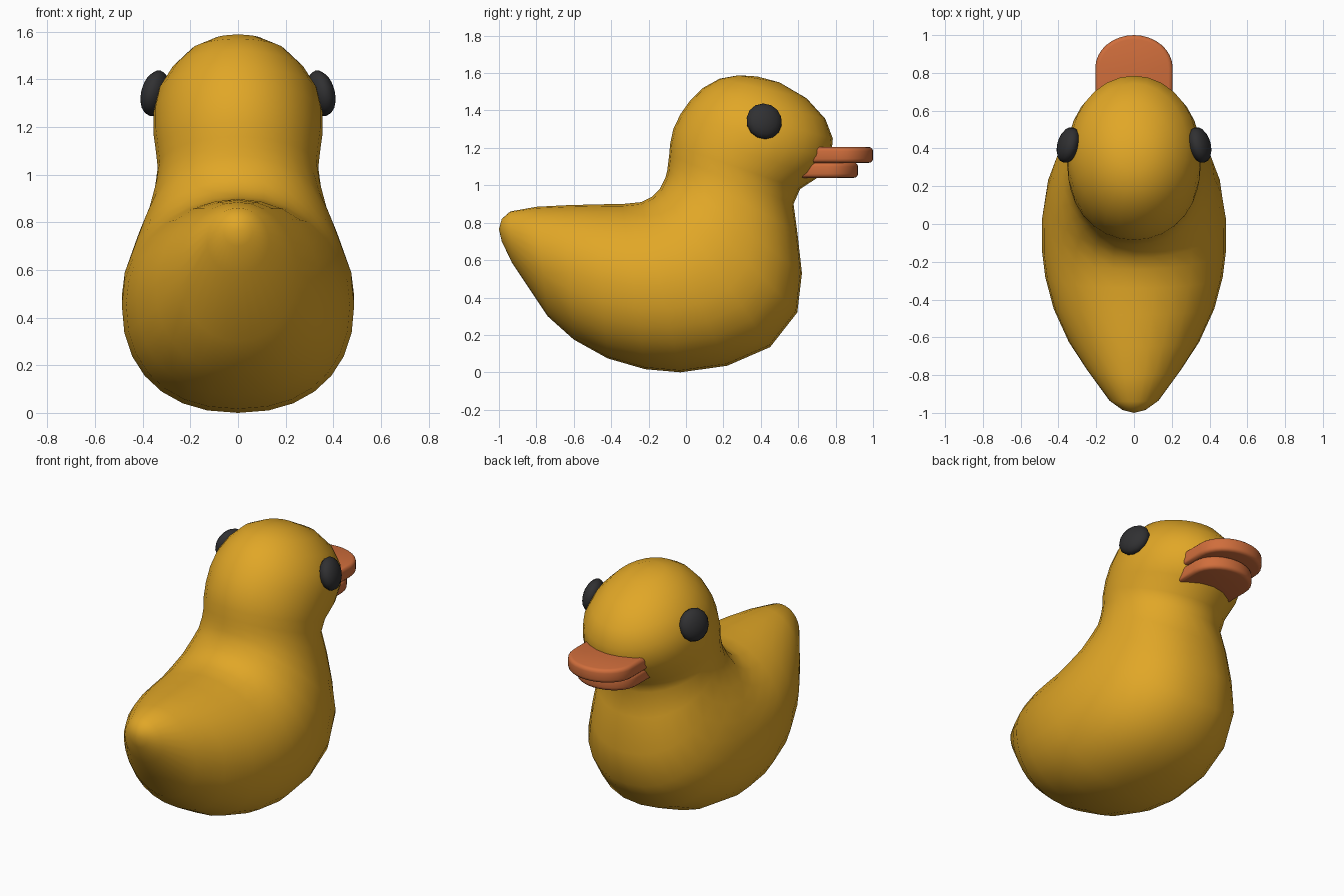
import bpy, bmesh, math
from mathutils import Vector

if "Cube" in bpy.data.objects:
    bpy.data.objects.remove(bpy.data.objects["Cube"])


def material(name, rgb):
    m = bpy.data.materials.new(name)
    m.diffuse_color = (*rgb, 1)
    m.use_nodes = True
    m.node_tree.nodes["Principled BSDF"].inputs["Base Color"].default_value = m.diffuse_color
    return m


YELLOW = material("duck yellow", (0.75, 0.385, 0.02))
ORANGE = material("bill orange", (0.63, 0.155, 0.045))
BLACK = material("eye black", (0.03, 0.03, 0.032))


def finish(bm, name, mat, angle=180):
    bmesh.ops.recalc_face_normals(bm, faces=bm.faces)
    me = bpy.data.meshes.new(name)
    bm.to_mesh(me)
    bm.free()
    me.materials.append(mat)
    ob = bpy.data.objects.new(name, me)
    bpy.context.collection.objects.link(ob)
    bpy.ops.object.select_all(action='DESELECT')
    ob.select_set(True)
    bpy.context.view_layer.objects.active = ob
    bpy.ops.object.shade_smooth_by_angle(angle=math.radians(angle))
    return ob


# Body and head: oval rings fanned from tail tip to crown
# (back y, back z, belly y, belly z, half width)
RINGS = [
    (-0.985, 0.82, -0.985, 0.70, 0.06), (-0.94, 0.86, -0.93, 0.585, 0.13),
    (-0.80, 0.885, -0.74, 0.30, 0.25), (-0.65, 0.893, -0.60, 0.175, 0.345),
    (-0.48, 0.898, -0.42, 0.075, 0.425), (-0.34, 0.90, -0.22, 0.017, 0.47),
    (-0.24, 0.91, -0.03, 0.0, 0.488), (-0.18, 0.94, 0.22, 0.035, 0.488),
    (-0.14, 0.98, 0.45, 0.135, 0.465), (-0.11, 1.04, 0.595, 0.32, 0.425),
    (-0.10, 1.08, 0.62, 0.53, 0.38), (-0.095, 1.12, 0.595, 0.75, 0.35),
    (-0.09, 1.16, 0.575, 0.90, 0.337), (-0.085, 1.22, 0.61, 0.98, 0.345),
    (-0.068, 1.30, 0.71, 1.045, 0.355), (-0.03, 1.38, 0.775, 1.14, 0.355),
    (0.02, 1.45, 0.785, 1.25, 0.335), (0.09, 1.52, 0.745, 1.355, 0.28),
    (0.18, 1.57, 0.645, 1.465, 0.20), (0.28, 1.588, 0.50, 1.55, 0.10),
]
SEG = 28
bm = bmesh.new()
loops = []
for i, (ty, tz, by, bz, w) in enumerate(RINGS):
    top, bot = Vector((0, ty, tz)), Vector((0, by, bz))
    mid, half = (top + bot) / 2, (top - bot) / 2
    loop = []
    for k in range(SEG):
        a = 2 * math.pi * k / SEG
        c, s = math.cos(a), math.sin(a)
        p = 2 / 2.25 if s < 0 and 2 < i < 12 else 1   # fuller belly
        x = math.copysign(abs(c) ** p, c) * w
        h = math.copysign(abs(s) ** p, s)
        loop.append(bm.verts.new(mid + half * h + Vector((x, 0, 0))))
    loops.append(loop)
for a, b in zip(loops, loops[1:]):
    for k in range(SEG):
        n = (k + 1) % SEG
        bm.faces.new((a[k], a[n], b[n], b[k]))
for loop, tip in ((loops[0], (0, -1.0, 0.765)), (loops[-1], (0, 0.38, 1.582))):
    v = bm.verts.new(tip)
    for k in range(SEG):
        bm.faces.new((loop[k], loop[(k + 1) % SEG], v))
finish(bm, "body", YELLOW)


# Bill halves: round-ended slabs with softened edges
def bill(name, w, back, front, z0, z1):
    bm = bmesh.new()
    depth = w * 0.85
    pts = [(w, back)]
    for k in range(17):
        a = math.pi * k / 16
        pts.append((w * math.cos(a), front - depth + depth * math.sin(a)))
    pts.append((-w, back))
    face = bm.faces.new([bm.verts.new((x, y, z0)) for x, y in pts])
    ext = bmesh.ops.extrude_face_region(bm, geom=[face])
    bmesh.ops.translate(bm, vec=(0, 0, z1 - z0),
                        verts=[g for g in ext["geom"] if isinstance(g, bmesh.types.BMVert)])
    rim = [e for e in bm.edges if abs(e.verts[0].co.z - e.verts[1].co.z) < 1e-5]
    bmesh.ops.bevel(bm, geom=rim, offset=0.022, segments=3, profile=0.5, affect='EDGES')
    finish(bm, name, ORANGE, 40)


bill("upper_bill", 0.205, 0.55, 1.0, 1.12, 1.205)
bill("lower_bill", 0.192, 0.52, 0.92, 1.04, 1.122)

# Eyes: flattened balls facing outward, slightly forward and up
for side, name in ((1, "right_eye"), (-1, "left_eye")):
    bm = bmesh.new()
    bmesh.ops.create_uvsphere(bm, u_segments=14, v_segments=10, radius=1)
    rot = Vector((side * 0.93, 0.26, 0.24)).to_track_quat('Z', 'Y')
    for v in bm.verts:
        v.co = rot @ Vector((v.co.x * 0.098, v.co.y * 0.098, v.co.z * 0.055))
        v.co += Vector((side * 0.348, 0.418, 1.342))
    finish(bm, name, BLACK)
